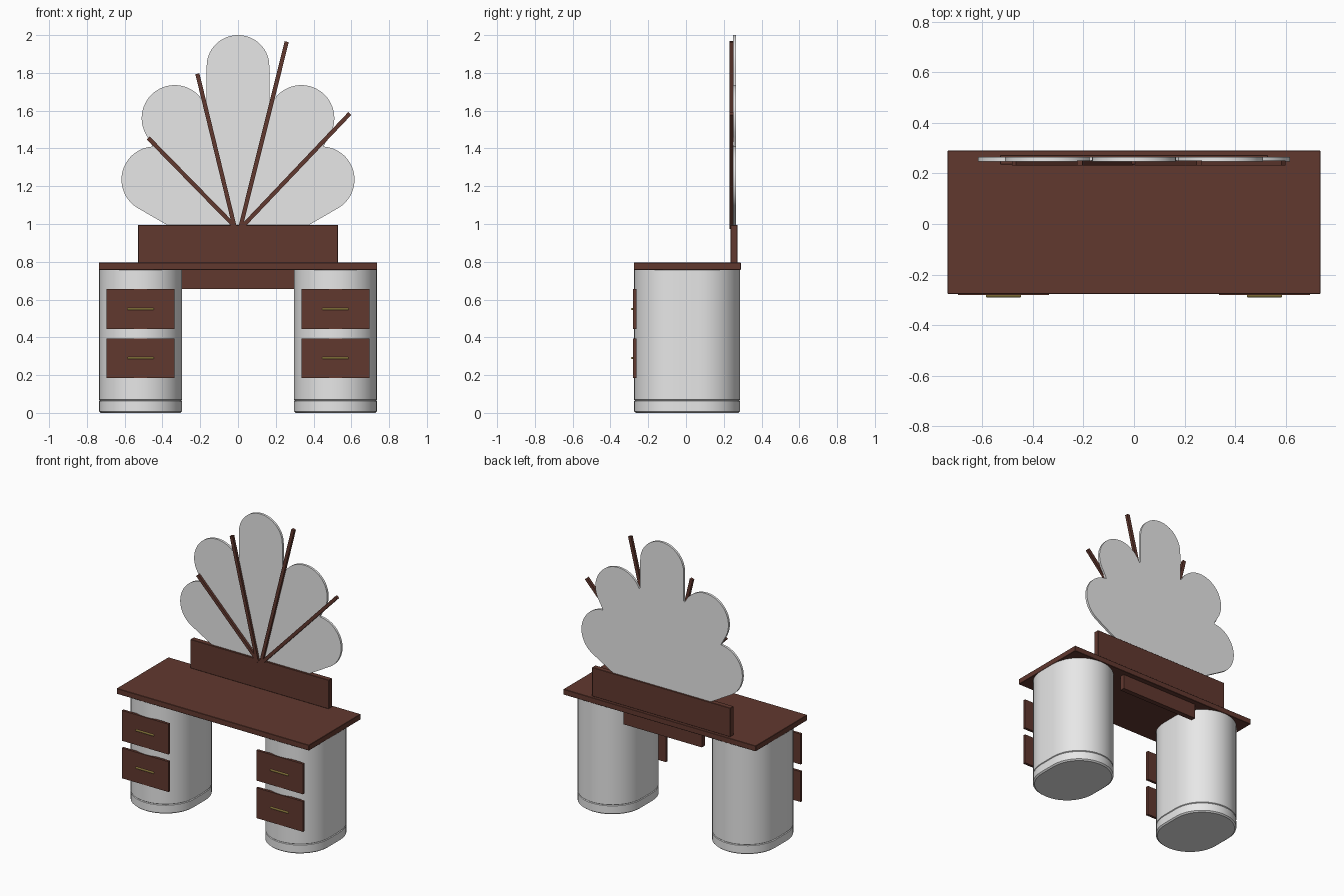
import bpy, bmesh
from math import sin, cos, pi, sqrt, radians, atan2, hypot
from mathutils import Matrix

cube = bpy.data.objects.get("Cube")
if cube:
    bpy.data.objects.remove(cube)


def material(name, rgb):
    m = bpy.data.materials.new(name)
    m.use_nodes = True
    m.diffuse_color = (*rgb, 1)
    m.node_tree.nodes["Principled BSDF"].inputs["Base Color"].default_value = (*rgb, 1)
    return m


WOOD = material("dark_wood", (0.12, 0.04, 0.028))
PALE = material("pale_grey", (0.8, 0.8, 0.8))
BRASS = material("brass", (0.65, 0.48, 0.12))


def make(name, bm, mat, smooth=False):
    bmesh.ops.recalc_face_normals(bm, faces=bm.faces)
    me = bpy.data.meshes.new(name)
    bm.to_mesh(me)
    bm.free()
    me.materials.append(mat)
    ob = bpy.data.objects.new(name, me)
    bpy.context.collection.objects.link(ob)
    if smooth:
        bpy.ops.object.select_all(action='DESELECT')
        ob.select_set(True)
        bpy.context.view_layer.objects.active = ob
        bpy.ops.object.shade_smooth_by_angle(angle=radians(30))
    return ob


def box(name, mat, x, y, z, bevel=0):
    """Box from (low, high) ranges on each axis."""
    bm = bmesh.new()
    bmesh.ops.create_cube(bm, size=1)
    for v in bm.verts:
        v.co = [r[0] + (c + 0.5) * (r[1] - r[0]) for c, r in zip(v.co, (x, y, z))]
    if bevel:
        bmesh.ops.bevel(bm, geom=bm.edges[:], offset=bevel, segments=1, affect='EDGES')
    return make(name, bm, mat)


# Tabletop, riser behind it and apron between the pedestals
box("tabletop", WOOD, (-0.737, 0.737), (-0.276, 0.29), (0.757, 0.795), 0.002)
box("riser", WOOD, (-0.53, 0.53), (0.236, 0.272), (0.795, 0.995), 0.002)
box("apron", WOOD, (-0.3, 0.3), (0.22, 0.255), (0.655, 0.757))


# Pedestals: stadium footprint lofted upwards, with a groove above the plinth
def stadium(cx, cy, radius, half, steps=20):
    pts = []
    for end in (1, -1):
        for i in range(steps + 1):
            a = pi * i / steps
            pts.append((cx + end * radius * cos(a), cy + end * (half + radius * sin(a))))
    return pts


def pedestal(name, cx):
    bm = bmesh.new()
    rings = []
    for z, inset in ((0, 0.01), (0.008, 0), (0.062, 0), (0.066, 0.005), (0.07, 0), (0.757, 0)):
        ring = stadium(cx, 0.006, 0.22 - inset, 0.061)
        rings.append([bm.verts.new((x, y, z)) for x, y in ring])
    for low, high in zip(rings, rings[1:]):
        for i in range(len(low)):
            j = (i + 1) % len(low)
            bm.faces.new((low[i], low[j], high[j], high[i]))
    bm.faces.new(rings[0])
    bm.faces.new(rings[-1])
    make(name, bm, PALE, True)


for side, s in (("left", 1), ("right", -1)):
    cx = s * 0.516
    pedestal(side + "_pedestal", cx)
    # Drawer fronts with a slim pull on each
    for level, z in (("lower", 0.185), ("upper", 0.445)):
        tag = f"{side}_{level}_drawer"
        box(tag + "_front", WOOD, (cx - 0.179, cx + 0.179), (-0.28, -0.262), (z, z + 0.21))
        box(tag + "_pull", BRASS, (cx - 0.07, cx + 0.07), (-0.29, -0.279),
            (z + 0.099, z + 0.11), 0.003)

# Fan mirror: outline of five round-ended petals spreading from one pivot
PIVOT = 0.98
PETALS = ((30, 0.51, 0.175), (60, 0.67, 0.175), (90, 0.853, 0.167),
          (120, 0.67, 0.175), (150, 0.51, 0.175))


def reach(theta, axis, length, radius):
    d = theta - radians(axis)
    if cos(d) <= 0:
        return 0
    side = radius / max(abs(sin(d)), 1e-6)
    if side * cos(d) <= length:
        return side
    return length * cos(d) + sqrt(max(radius ** 2 - (length * sin(d)) ** 2, 0))


bm = bmesh.new()
outline = []
for i in range(241):
    t = pi * i / 240
    r = max(reach(t, *p) for p in PETALS)
    outline.append(bm.verts.new((r * cos(t), 0.248, PIVOT + r * sin(t))))
face = bm.faces.new(outline)
back = bmesh.ops.extrude_face_region(bm, geom=[face])
bmesh.ops.translate(bm, vec=(0, 0.016, 0),
                    verts=[g for g in back["geom"] if isinstance(g, bmesh.types.BMVert)])
make("fan_mirror", bm, PALE, True)

# Ribs fanning across the mirror
RIBS = ((-0.01, -0.475, 1.455), (-0.017, -0.215, 1.795),
        (0.012, 0.258, 1.965), (0.017, 0.592, 1.585))
for n, (x0, x1, z1) in enumerate(RIBS):
    dx, dz = x1 - x0, z1 - PIVOT
    rib = box(f"mirror_rib_{n + 1}", WOOD, (0, hypot(dx, dz)), (-0.01, 0.01), (-0.011, 0.011))
    rib.data.transform(Matrix.Translation((x0, 0.241, PIVOT)) @
                       Matrix.Rotation(-atan2(dz, dx), 4, 'Y'))
